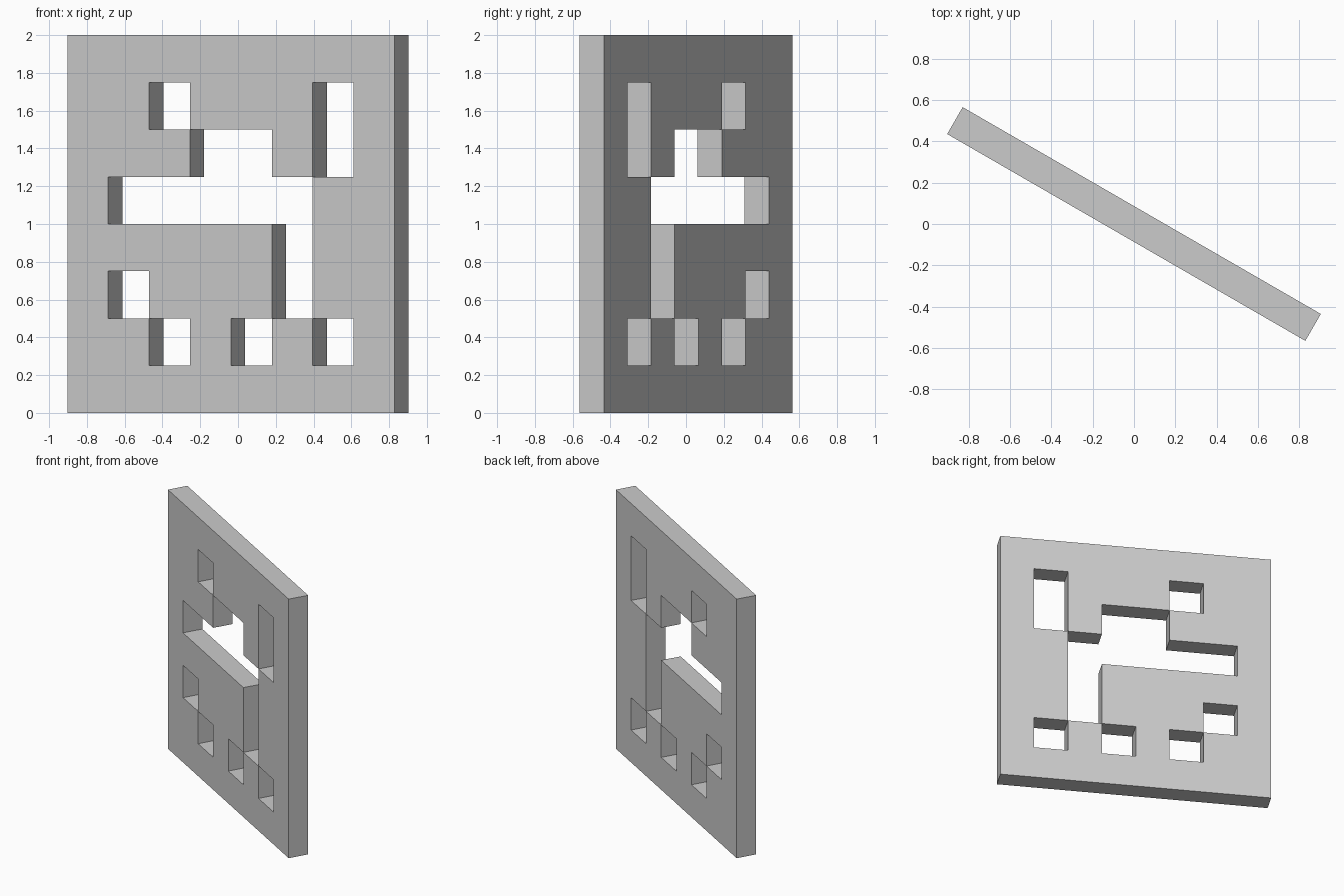
import bpy
import bmesh
import math
from mathutils import Matrix, Vector

cube = bpy.data.objects.get("Cube")
if cube:
    bpy.data.objects.remove(cube, do_unlink=True)

# Panel pattern, top row first: '#' is solid, '.' is a square opening
PATTERN = [
    "########",
    "##.###.#",
    "###..#.#",
    "#.....##",
    "#####.##",
    "#.###.##",
    "##.#.#.#",
    "########",
]
CELL = 0.25
THICKNESS = 0.15
TURN = math.radians(-30)

# Grey material
grey = bpy.data.materials.new("light grey")
grey.use_nodes = True
colour = (0.6, 0.6, 0.6, 1)
grey.diffuse_color = colour
grey.node_tree.nodes["Principled BSDF"].inputs["Base Color"].default_value = colour

# Front sheet: a grid with the open cells left out
bm = bmesh.new()
count = len(PATTERN)
half = count * CELL / 2
grid = [[bm.verts.new((c * CELL - half, -THICKNESS / 2, r * CELL))
         for c in range(count + 1)] for r in range(count + 1)]
for r, row in enumerate(reversed(PATTERN)):
    for c, mark in enumerate(row):
        if mark == "#":
            bm.faces.new((grid[r][c], grid[r][c + 1],
                          grid[r + 1][c + 1], grid[r + 1][c]))
bmesh.ops.delete(bm, geom=[v for v in bm.verts if not v.link_faces], context="VERTS")

# Thickness: keep the front sheet and extrude a copy to the back
front = bm.faces[:]
back = bmesh.ops.extrude_face_region(bm, geom=front, use_keep_orig=True)
verts = [g for g in back["geom"] if isinstance(g, bmesh.types.BMVert)]
bmesh.ops.translate(bm, verts=verts, vec=Vector((0, THICKNESS, 0)))

# Turn the panel and make every face point outwards
bm.normal_update()
bmesh.ops.recalc_face_normals(bm, faces=bm.faces[:])
bm.transform(Matrix.Rotation(TURN, 4, "Z"))

mesh = bpy.data.meshes.new("pierced_panel")
bm.to_mesh(mesh)
bm.free()
mesh.materials.append(grey)
panel = bpy.data.objects.new("pierced_panel", mesh)
bpy.context.collection.objects.link(panel)
